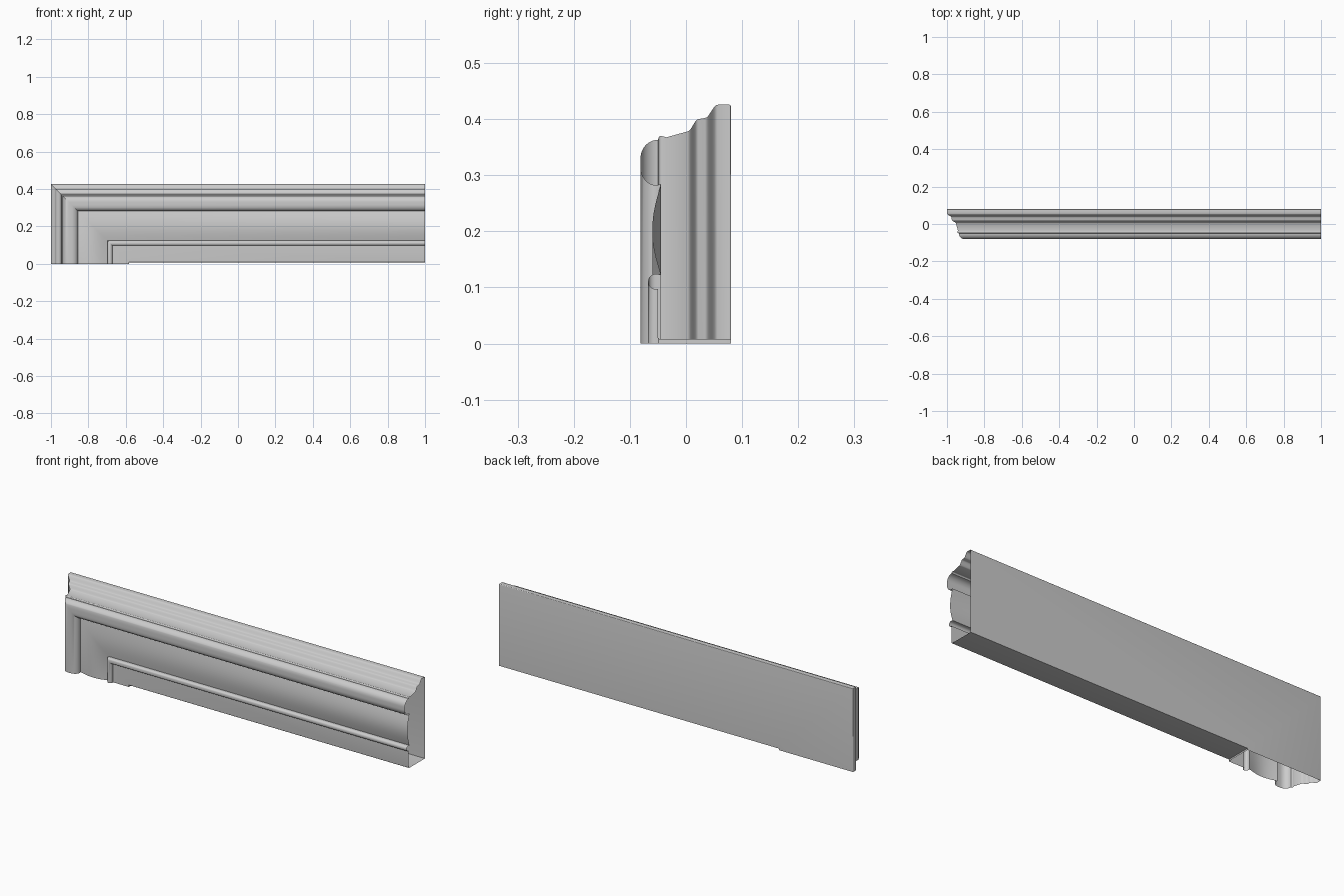
import bpy, bmesh, math

if "Cube" in bpy.data.objects:
    bpy.data.objects.remove(bpy.data.objects["Cube"])

TOP = 0.426      # outer edge height
LEFT, RIGHT = -1.0, 1.0


def arc(cy, cz, ry, rz, a0, a1, n):
    """Elliptical arc in the (y, z) section plane, angles in degrees."""
    return [(cy + ry * math.cos(math.radians(a0 + (a1 - a0) * i / n)),
             cz + rz * math.sin(math.radians(a0 + (a1 - a0) * i / n)))
            for i in range(n + 1)]


def s_curve(y0, z0, y1, z1, n=8):
    """Smooth ogee step between two levels."""
    pts = []
    for i in range(n + 1):
        t = i / n
        pts.append((y0 + (y1 - y0) * t, z0 + (z1 - z0) * t * t * (3 - 2 * t)))
    return pts


# Moulding section (y, z), from the back outer edge round the front
profile = [(0.080, 0.008)]
profile += arc(0.076, 0.422, 0.004, 0.004, 0, 90, 4)      # back outer edge
profile += s_curve(0.056, 0.4255, 0.034, 0.402)           # outer ogee
profile += s_curve(0.022, 0.400, 0.003, 0.378)            # second ogee
profile += [(-0.035, 0.3675)]                             # sloping side
profile += arc(-0.0445, 0.3645, 0.005, 0.0055, 70, 180, 5)  # small lip
profile += [(-0.0495, 0.363)]
profile += arc(-0.050, 0.330, 0.031, 0.033, 95, 180, 10)  # large rounded rail
profile += arc(-0.053, 0.316, 0.028, 0.034, 180, 270, 10)
profile += [(-0.0445, 0.284)]
profile += [(-0.0445 - 0.0155 * math.sin(math.pi * i / 16),
             0.284 - 0.161 * i / 16) for i in range(1, 17)]  # bulging panel
profile += [(-0.054, 0.124)]
profile += arc(-0.054, 0.1105, 0.0135, 0.0135, 90, 270, 12)  # inner bead
profile += [(-0.050, 0.097)]
profile += arc(-0.046, 0.012, 0.004, 0.004, 180, 270, 4)  # flat inner border

# Sweep the section down the left leg and along the top, mitred at the corner
bm = bmesh.new()
rings = []
for y, z in profile:
    x = LEFT + (TOP - z)
    rings.append([bm.verts.new(p) for p in ((x, y, 0), (x, y, z), (RIGHT, y, z))])
for i, a in enumerate(rings):
    b = rings[(i + 1) % len(rings)]
    for k in range(2):
        if (a[k].co - b[k].co).length > 1e-6:
            bm.faces.new((a[k], a[k + 1], b[k + 1], b[k]))
bmesh.ops.remove_doubles(bm, verts=bm.verts, dist=1e-5)
bmesh.ops.recalc_face_normals(bm, faces=bm.faces)
back = max(bm.faces, key=lambda f: f.calc_center_median().y)
if back.normal.y < 0:
    bmesh.ops.reverse_faces(bm, faces=bm.faces)

mesh = bpy.data.meshes.new("frame_moulding")
bm.to_mesh(mesh)
bm.free()
obj = bpy.data.objects.new("frame_moulding", mesh)
bpy.context.collection.objects.link(obj)
bpy.context.view_layer.objects.active = obj
obj.select_set(True)
bpy.ops.object.shade_smooth_by_angle(angle=math.radians(35))
